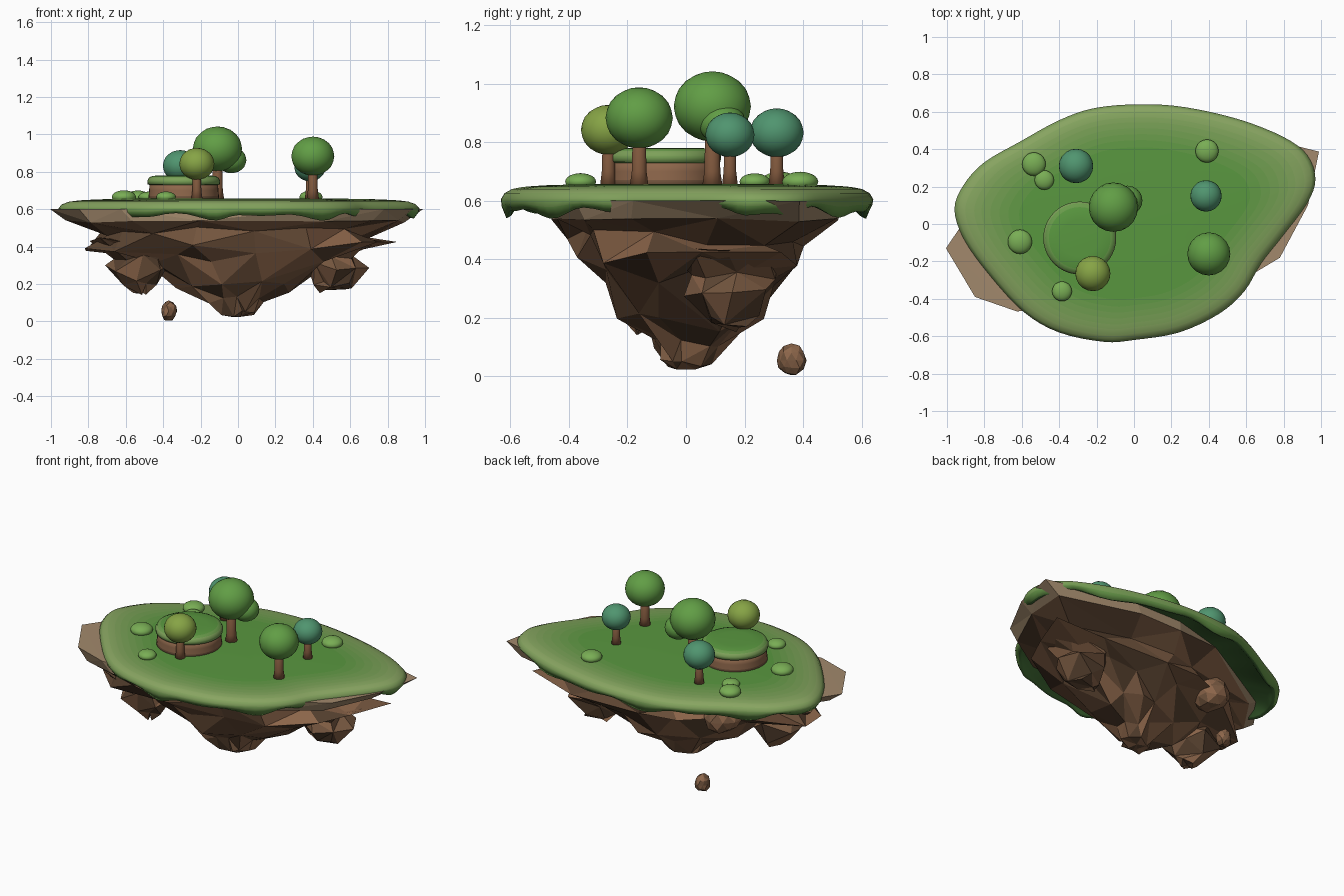
import bpy, bmesh, math, random
from mathutils import Vector

if "Cube" in bpy.data.objects:
    bpy.data.objects.remove(bpy.data.objects["Cube"])

random.seed(7)


def mat(name, r, g, b):
    m = bpy.data.materials.new(name)
    m.diffuse_color = (r, g, b, 1)
    m.use_nodes = True
    m.node_tree.nodes["Principled BSDF"].inputs["Base Color"].default_value = m.diffuse_color
    return m


# Grass shades blend from the core (0) to the rim (7); the last one is the underside
GRASS = [mat(f"grass_{i}", .10 + .021 * i, .31 + .009 * i, .05 + .01 * i) for i in range(8)]
GRASS.append(mat("grass_under", .06, .17, .04))
ROCK = [mat("rock_dark", .10, .055, .03), mat("rock_mid", .18, .095, .05),
        mat("rock_warm", .27, .135, .07), mat("rock_tan", .36, .25, .15)]
BARK = mat("bark", .21, .095, .045)
LEAF = mat("leaf", .12, .34, .06)
LIME = mat("leaf_lime", .24, .37, .06)
TEAL = mat("leaf_teal", .08, .30, .16)
BUSH = mat("bush_leaf", .19, .42, .09)


def finish(name, bm, mats, smooth):
    bmesh.ops.recalc_face_normals(bm, faces=bm.faces[:])
    for f in bm.faces:
        f.smooth = smooth
    me = bpy.data.meshes.new(name)
    bm.to_mesh(me)
    bm.free()
    for m in mats:
        me.materials.append(m)
    ob = bpy.data.objects.new(name, me)
    bpy.context.collection.objects.link(ob)
    return ob


def loft(name, rings, mats, pick, smooth=False):
    """Skin rings of points; both ends are closed with a fan."""
    bm = bmesh.new()
    rows = [[bm.verts.new(p) for p in ring] for ring in rings]
    n = len(rows[0])
    for k, (a, b) in enumerate(zip(rows, rows[1:])):
        for i in range(n):
            j = (i + 1) % n
            if smooth:
                faces = [(a[i], a[j], b[j], b[i])]
            elif (i + k) % 2:
                faces = [(a[i], a[j], b[j]), (a[i], b[j], b[i])]
            else:
                faces = [(a[i], a[j], b[i]), (a[j], b[j], b[i])]
            for f in faces:
                bm.faces.new(f).material_index = pick(k)
    for row, k in ((rows[0], 0), (rows[-1], len(rows) - 2)):
        mid = bm.verts.new(sum((v.co for v in row), Vector()) / n)
        for i in range(n):
            bm.faces.new((row[i], row[(i + 1) % n], mid)).material_index = pick(k)
    return finish(name, bm, mats, smooth)


def spline(pts, steps):
    out = []
    n = len(pts)
    for i in range(n):
        p0, p1, p2, p3 = (Vector(pts[(i + d) % n]) for d in (-1, 0, 1, 2))
        for s in range(steps):
            t = s / steps
            out.append(.5 * (2 * p1 + (p2 - p0) * t + (2 * p0 - 5 * p1 + 4 * p2 - p3) * t * t
                             + (3 * p1 - p0 - 3 * p2 + p3) * t ** 3))
    return out


# Grass plateau with rounded rim and wavy hanging skirt
edge = spline([(.03, .64), (.27, .625), (.56, .56), (.80, .465), (.925, .37), (.97, .24),
               (.925, .11), (.79, -.07), (.68, -.21), (.59, -.36), (.455, -.48), (.24, -.58),
               (0, -.62), (-.16, -.63), (-.4, -.58), (-.59, -.47), (-.775, -.27), (-.91, -.08),
               (-.96, .08), (-.91, .21), (-.80, .33), (-.61, .44), (-.4, .555), (-.21, .62)], 4)
profile = [(.3, .658, 0), (.58, .656, 0), (.64, .655, 0), (.70, .654, 0), (.75, .653, 0),
           (.80, .651, 0), (.85, .649, 0), (.89, .646, 0), (.94, .640, 0), (.98, .626, 0),
           (1, .605, 0), (.995, .585, .3), (.97, .56, 1), (.945, .565, .8),
           (.92, .585, 0), (.5, .59, 0)]


def wave(i):
    a = math.tau * i / len(edge)
    return .013 * math.sin(9 * a) + .009 * math.sin(16 * a + 1)


shade = (0, 0, 1, 2, 3, 4, 5, 6, 7, 6, 4, 2, 8, 8, 8)
loft("grass_plateau",
     [[(p.x * s, p.y * s, z + w * wave(i)) for i, p in enumerate(edge)] for s, z, w in profile],
     GRASS, lambda k: shade[k], True)


# Faceted rock underside, simplified to large irregular facets
def jitter(v):
    return random.uniform(-v, v)


def coarsen(ob, ratio):
    mod = ob.modifiers.new("large_facets", "DECIMATE")
    mod.ratio = ratio


base = [(-1, -.09), (-.96, -.23), (-.85, -.39), (-.62, -.47), (-.3, -.44), (.1, -.42),
        (.5, -.36), (.78, -.18), (.93, .1), (.99, .39), (.72, .45), (.42, .53), (.1, .53),
        (-.25, .43), (-.6, .23), (-.85, .1)]
levels = [(.60, 1, 1, 0), (.535, .92, .99, .01), (.475, .70, .78, .04), (.405, .82, .76, .04),
          (.34, .54, .62, .04), (.20, .31, .44, .04), (.11, .15, .26, .03),
          (.045, .11, .17, .02), (.025, .04, .08, .005)]
main = loft("rock_main", [[(x * sx + jitter(j), y * sy + jitter(j), z + jitter(j * .8))
                           for x, y in base] for z, sx, sy, j in levels],
            ROCK, lambda k: 3 if k == 0 else random.choice((0, 1, 1, 2)))
coarsen(main, .62)


def rock_lobe(name, cx, cy, rings, sides=8):
    rows = []
    for z, rx, ry, dx in rings:
        rows.append([(cx + dx + rx * math.cos(math.tau * i / sides) + jitter(.025),
                      cy + ry * math.sin(math.tau * i / sides) + jitter(.025),
                      z + jitter(.02)) for i in range(sides)])
    coarsen(loft(name, rows, ROCK, lambda k: random.choice((0, 1, 2))), .75)


rock_lobe("rock_lobe_left", -.55, -.14, [(.43, .25, .20, 0), (.34, .13, .13, .03),
                                         (.28, .18, .13, 0), (.21, .10, .09, .02), (.16, .05, .05, .03)])
rock_lobe("rock_lobe_right", .53, .15, [(.43, .25, .20, 0), (.35, .13, .13, -.03),
                                        (.29, .17, .14, 0), (.20, .09, .08, -.02), (.165, .06, .05, -.01)])


def ball(name, loc, radii, m, sub=3, rough=0, smooth=True):
    bm = bmesh.new()
    bmesh.ops.create_icosphere(bm, subdivisions=sub, radius=1)
    for v in bm.verts:
        k = 1 + jitter(rough)
        v.co = Vector(loc) + Vector([c * r * k for c, r in zip(v.co, radii)])
    mats = m if isinstance(m, list) else [m]
    if len(mats) > 1:
        for f in bm.faces:
            f.material_index = random.choice((1, 2, 2))
    return finish(name, bm, mats, smooth)


# Loose boulders
ball("boulder_under", (-.40, .21, .43), (.115, .11, .10), ROCK, 2, .10, False)
ball("floating_rock", (-.37, .36, .055), (.044, .05, .054), ROCK, 2, .10, False)


# Raised mound: rock wall and grass cap
def disc_rings(cx, cy, prof, n=40):
    return [[(cx + r * math.cos(math.tau * i / n), cy + r * math.sin(math.tau * i / n), z)
             for i in range(n)] for r, z in prof]


loft("mound_wall", disc_rings(-.29, -.075, [(.190, .64), (.188, .67), (.185, .70), (.183, .74)]),
     ROCK, lambda k: (1, 2, 2)[k], True)
loft("mound_cap", disc_rings(-.29, -.075, [(.10, .781), (.165, .778), (.185, .77), (.195, .752),
                                           (.193, .733), (.18, .728)]),
     GRASS, lambda k: (0, 2, 5, 4, 2)[k], True)


# Trees: x, y, canopy centre z, radius, leaf material
def tree(name, x, y, z, r, leaf):
    t = .15 * r + .014
    loft(name + "_trunk", disc_rings(x, y, [(t * 1.1, .645), (t * .85, .70), (t * .7, z)], 10),
         [BARK], lambda k: 0, True)
    ball(name + "_canopy", (x, y, z), (r, r, r * .91), leaf)


trees = [(-.11, .09, .922, .132, LEAF), (-.22, -.265, .842, .094, LIME), (.40, -.16, .883, .115, LEAF),
         (-.31, .31, .832, .092, TEAL), (.385, .15, .825, .084, TEAL)]
for i, spec in enumerate(trees):
    tree(f"tree_{i + 1}", *spec)
# Second, smaller foliage clump on the tallest tree
ball("tree_1_side_clump", (-.035, .125, .862), (.08, .08, .07), LEAF)

# Low bushes
for i, (x, y, r) in enumerate([(-.535, .32, .063), (-.48, .235, .052), (-.61, -.095, .065),
                               (-.385, -.36, .053), (.39, .39, .062)]):
    ball(f"bush_{i + 1}", (x, y, .665), (r, r, r * .55), BUSH)
